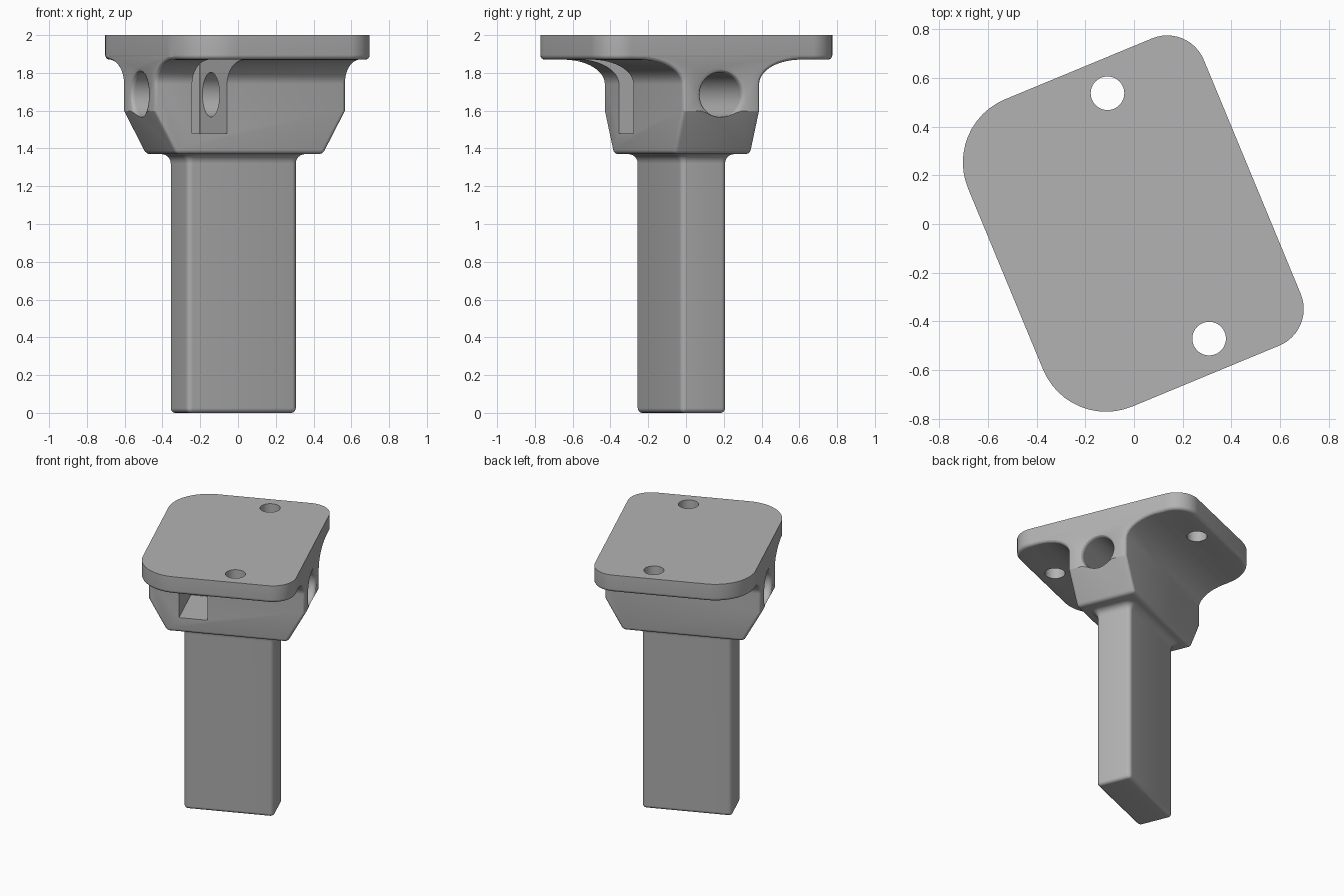
import bpy, bmesh, math
from mathutils import Matrix, Vector

if "Cube" in bpy.data.objects:
    bpy.data.objects.remove(bpy.data.objects["Cube"], do_unlink=True)

grey = bpy.data.materials.new("plain_grey")
grey.use_nodes = True
grey.diffuse_color = (0.45, 0.45, 0.45, 1)
grey.node_tree.nodes["Principled BSDF"].inputs["Base Color"].default_value = grey.diffuse_color


def finish(name, bm):
    bmesh.ops.remove_doubles(bm, verts=bm.verts, dist=1e-5)
    bmesh.ops.recalc_face_normals(bm, faces=bm.faces)
    mesh = bpy.data.meshes.new(name)
    bm.to_mesh(mesh)
    bm.free()
    mesh.materials.append(grey)
    obj = bpy.data.objects.new(name, mesh)
    bpy.context.collection.objects.link(obj)
    return obj


def loft(name, x0, x1, y0, y1, radii, stations, steps=12, matrix=None):
    """Rounded rectangle stacked through (height, offset) stations."""
    bm = bmesh.new()
    corners = [(x1, y1, -1, -1), (x0, y1, 1, -1), (x0, y0, 1, 1), (x1, y0, -1, 1)]
    rings = []
    for z, off in stations:
        ring = []
        for i, (cx, cy, sx, sy) in enumerate(corners):
            r = radii[i]
            for k in range(steps + 1):
                a = math.pi / 2 * (i + k / steps)
                ring.append(bm.verts.new((cx + sx * r + (r + off) * math.cos(a),
                                          cy + sy * r + (r + off) * math.sin(a), z)))
        rings.append(ring)
    for a, b in zip(rings, rings[1:]):
        for i in range(len(a)):
            j = (i + 1) % len(a)
            bm.faces.new((a[i], a[j], b[j], b[i]))
    bm.faces.new(rings[0][::-1])
    bm.faces.new(rings[-1])
    if matrix:
        bm.transform(matrix)
    return finish(name, bm)


def arc(n=6):
    return [math.pi / 2 * k / n for k in range(n + 1)]


def combine(target, other, operation):
    mod = target.modifiers.new(operation.lower(), 'BOOLEAN')
    mod.operation = operation
    mod.solver = 'EXACT'
    mod.object = other
    bpy.context.view_layer.update()
    bpy.ops.object.select_all(action='DESELECT')
    target.select_set(True)
    bpy.context.view_layer.objects.active = target
    bpy.ops.object.modifier_apply(modifier=mod.name)
    bpy.data.objects.remove(other, do_unlink=True)


U0, U1, V0, V1 = -0.574, 0.523, -0.69, 0.676
PLATE_Z, BLOCK_Z = 1.87, 1.37
plate_radii = [0.163, 0.28, 0.28, 0.163]

# Top plate with a rounded lower rim
rim = 0.025
plate = loft("mounting_plate", U0, U1, V0, V1, plate_radii,
             [(PLATE_Z + rim * (1 - math.cos(t)), rim * (math.sin(t) - 1)) for t in arc()] + [(2, 0)])

# Post with rounded bottom and a fillet at its top
flare = 0.05
post = loft("post", -0.347, 0.282, -0.143, 0.117, [0.03] * 4,
            [(rim * (1 - math.cos(t)), rim * (math.sin(t) - 1)) for t in arc()]
            + [(BLOCK_Z - flare * (1 - math.sin(t)), flare * (1 - math.cos(t))) for t in arc()]
            + [(BLOCK_Z + 0.04, flare)], steps=6)

# Bracket: section flared into the plate, run lengthwise
back, front, wide, high = 0.21, -0.235, 0.24, 0.13
curve = [(wide * (1 - math.cos(t)), PLATE_Z - high + high * math.sin(t)) for t in arc(16)]
section = [(back, BLOCK_Z)] + [(back + d, z) for d, z in curve] + [(back + wide, 1.94)]
section += [(front - wide, 1.94)] + [(front - d, z) for d, z in curve[::-1]] + [(front, BLOCK_Z)]
bm = bmesh.new()
face = bm.faces.new([bm.verts.new((U0 + 0.001, v, z)) for v, z in section])
new = bmesh.ops.extrude_face_region(bm, geom=[face])["geom"]
bmesh.ops.translate(bm, vec=(U1 - U0 - 0.002, 0, 0),
                    verts=[g for g in new if isinstance(g, bmesh.types.BMVert)])

# Slanted lower ends
for end, side in ((U0, -1), (U1, 1)):
    cut = bmesh.ops.bisect_plane(bm, geom=bm.verts[:] + bm.edges[:] + bm.faces[:],
                                 plane_co=(end, 0, 1.6), plane_no=Vector((side * 0.23, 0, -0.127)),
                                 clear_outer=True)["geom_cut"]
    bmesh.ops.holes_fill(bm, edges=[e for e in bm.edges if e.is_boundary])
bmesh.ops.recalc_face_normals(bm, faces=bm.faces)

# Soft outer edges
sharp = [e for e in bm.edges if len(e.link_faces) == 2
         and e.calc_face_angle(0) > math.radians(35)
         and min(v.co.z for v in e.verts) < 1.93]
bmesh.ops.bevel(bm, geom=sharp, offset=0.022, segments=4, profile=0.5, affect='EDGES')
bracket = finish("bracket", bm)

# Trim the flare to the plate outline, then cut the front pocket
combine(bracket, loft("outline", U0, U1, V0, V1, plate_radii, [(1, 0), (2.2, 0)]), 'INTERSECT')
combine(bracket, loft("pocket", -0.36, -0.16, -0.8, 0.14, [0.004] * 4,
                      [(1.48, 0), (2.1, 0)], steps=1), 'DIFFERENCE')
combine(bracket, plate, 'UNION')
combine(bracket, post, 'UNION')

# Lengthwise bore with rounded mouths
r, mid_v, mid_z, lip = 0.118, -0.012, 1.685, 0.028
mouth = [(lip * math.sin(t), lip * (1 - math.sin(math.acos(1 - math.sin(t))))) for t in arc()]
stations = [(U0 - 0.05, lip)] + [(U0 + d, lip - math.sqrt(max(0, lip**2 - (lip - d)**2))) for d, _ in mouth]
stations += [(U0 + U1 - z, off) for z, off in stations[::-1]]
bore = loft("bore", -mid_z - r, -mid_z + r, mid_v - r, mid_v + r, [r] * 4, stations,
            matrix=Matrix.Rotation(math.pi / 2, 4, 'Y'))
combine(bracket, bore, 'DIFFERENCE')

# Two screw holes through the plate
for u, v in ((0.105, 0.538), (0.105, -0.553)):
    h = 0.069
    combine(bracket, loft("screw_hole", u - h, u + h, v - h, v + h, [h] * 4,
                          [(1.8, 0), (2.2, 0)]), 'DIFFERENCE')

# Turn the finished part and shade it
bracket.name = "post_bracket"
bracket.rotation_euler.z = math.radians(22.5)
bpy.ops.object.select_all(action='DESELECT')
bracket.select_set(True)
bpy.context.view_layer.objects.active = bracket
bpy.ops.object.shade_smooth_by_angle(angle=math.radians(22))
